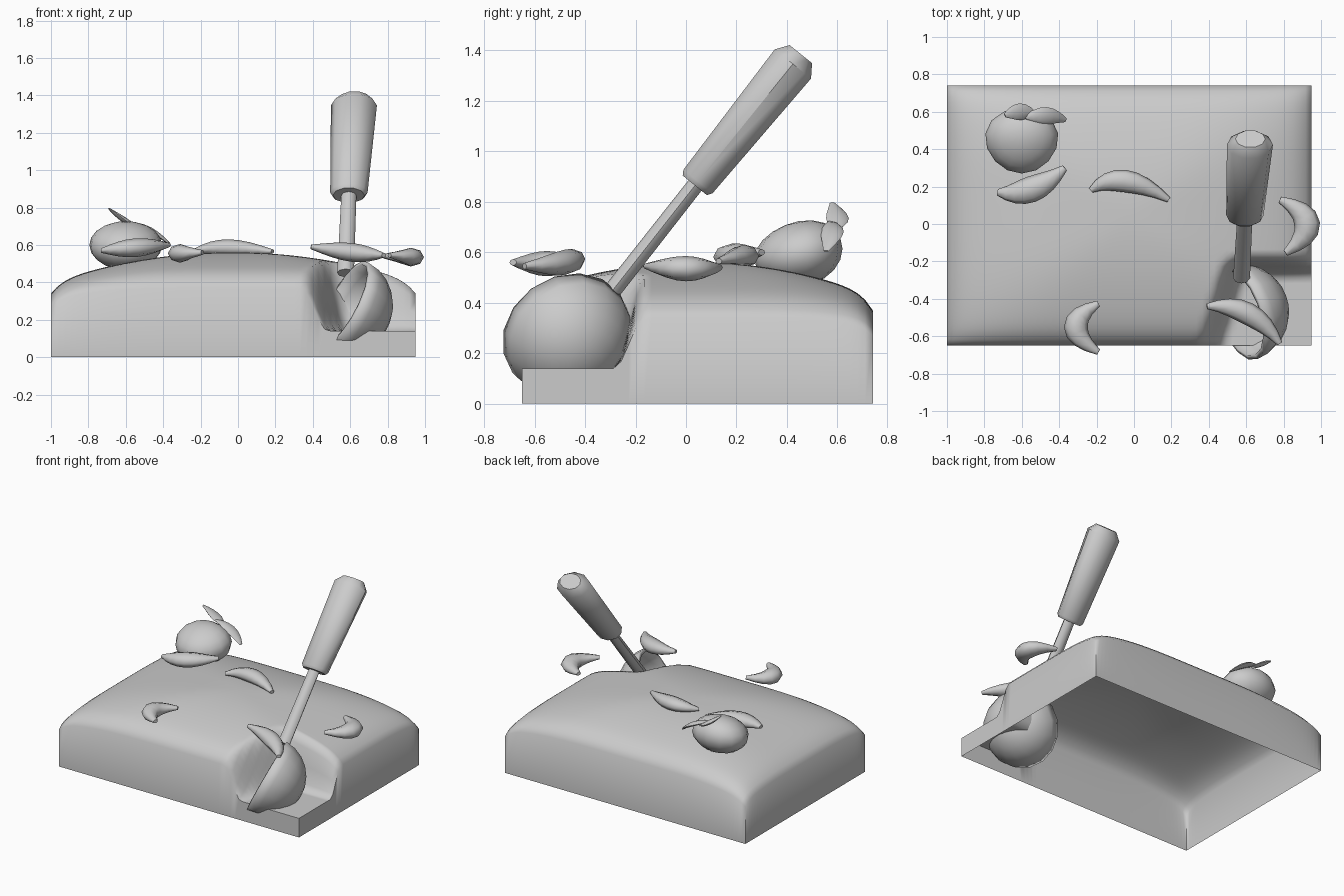
import bpy, bmesh, math
from mathutils import Vector, Matrix

if "Cube" in bpy.data.objects:
    bpy.data.objects.remove(bpy.data.objects["Cube"])

grey = bpy.data.materials.new("light_grey")
grey.diffuse_color = (0.6, 0.6, 0.6, 1)
grey.use_nodes = True
grey.node_tree.nodes["Principled BSDF"].inputs["Base Color"].default_value = grey.diffuse_color


def finish(bm, name, angle=60):
    me = bpy.data.meshes.new(name)
    bm.to_mesh(me)
    bm.free()
    me.materials.append(grey)
    me.shade_smooth()
    me.set_sharp_from_angle(angle=math.radians(angle))
    ob = bpy.data.objects.new(name, me)
    bpy.context.collection.objects.link(ob)
    return ob


def loft(name, rings, sides=8, angle=60):
    """Skin elliptical rings given as (centre, axis_u, axis_v)."""
    bm = bmesh.new()
    loops = []
    for c, u, v in rings:
        loops.append([bm.verts.new(c + u * math.cos(a) + v * math.sin(a))
                      for a in (2 * math.pi * i / sides for i in range(sides))])
    for a, b in zip(loops, loops[1:]):
        for i in range(sides):
            j = (i + 1) % sides
            bm.faces.new((a[i], a[j], b[j], b[i]))
    bm.faces.new(loops[0][::-1])
    bm.faces.new(loops[-1])
    bmesh.ops.recalc_face_normals(bm, faces=bm.faces)
    return finish(bm, name, angle)


def curl(name, p0, p1, p2, half_width, half_height, steps=8):
    """Tapered crescent through three points."""
    p0, p1, p2 = Vector(p0), Vector(p1), Vector(p2)
    k = 2 * p1 - (p0 + p2) / 2
    rings = []
    for i in range(steps + 1):
        t = i / steps
        c = p0 * (1 - t) ** 2 + k * 2 * t * (1 - t) + p2 * t * t
        tan = ((k - p0) * (1 - t) + (p2 - k) * t).normalized()
        u = tan.cross(Vector((0, 0, 1))).normalized()
        f = 0.25 + 0.75 * math.sin(math.pi * t)
        rings.append((c, u * half_width * f, u.cross(tan) * half_height * f))
    return loft(name, rings, 8)


# Domed block with a scooped-out front right corner, open below
def smooth(t):
    t = min(1, max(0, t))
    return t * t * (3 - 2 * t)


def height(x, y):
    u, v = abs(x + 0.025) / 0.975, abs(y - 0.045) / 0.695
    du = 0.16 * u ** 2 + 0.06 * u ** 16
    dv = 0.13 * v ** 2 + 0.06 * v ** 16
    z = 0.56 - math.hypot(du, dv)
    left = 0.34 + 0.3 * (y + 0.65)
    s = smooth((x - left) / 0.14) * smooth((-0.165 - y) / 0.12)
    return z + (0.14 - z) * s


bm = bmesh.new()
NX, NY = 60, 46
grid = []
for j in range(NY + 1):
    y = -0.65 + 1.39 * j / NY
    xs = [-1 + 1.95 * i / NX for i in range(NX + 1)]
    grid.append([bm.verts.new((x, y, height(x, y))) for x in xs])
for j in range(NY):
    for i in range(NX):
        bm.faces.new((grid[j][i], grid[j][i + 1], grid[j + 1][i + 1], grid[j + 1][i]))
edges = [e for e in bm.edges if e.is_boundary]
ext = bmesh.ops.extrude_edge_only(bm, edges=edges)
for g in ext["geom"]:
    if isinstance(g, bmesh.types.BMVert):
        g.co.z = 0
bmesh.ops.recalc_face_normals(bm, faces=bm.faces)
finish(bm, "domed_block", 65)

# Scoop bowl: hollow half sphere opening to the left
R = 0.265
centre = Vector((0.565, -0.475, 0.28))
n = Vector((-0.85, -0.3, 0.45)).normalized()
bm = bmesh.new()
bmesh.ops.create_uvsphere(bm, u_segments=16, v_segments=12, radius=R)
bmesh.ops.delete(bm, geom=[v for v in bm.verts if v.co.z > 0.01], context='VERTS')
rot = Vector((0, 0, 1)).rotation_difference(n).to_matrix().to_4x4()
bmesh.ops.transform(bm, matrix=Matrix.Translation(centre) @ rot, verts=bm.verts)
bowl = finish(bm, "scoop_bowl", 50)
mod = bowl.modifiers.new("wall", 'SOLIDIFY')
mod.thickness = 0.025
mod.offset = -1

# Scoop rod and grip along one slanted axis
rod_end = Vector((0.575, -0.29, 0.45))
grip_low = Vector((0.592, 0.035, 0.865))
grip_top = Vector((0.622, 0.455, 1.385))
axis = (grip_top - grip_low).normalized()
side = Vector((1, 0, 0))
up = axis.cross(side).normalized()
loft("scoop_rod", [(rod_end, side * 0.045, up * 0.035),
                   (grip_low + axis * 0.05, side * 0.04, up * 0.033)], 8, 50)
loft("scoop_grip", [(grip_low, side * 0.085, up * 0.065),
                    (grip_low + axis * 0.02, side * 0.1, up * 0.078),
                    (grip_top - axis * 0.05, side * 0.123, up * 0.097),
                    (grip_top, side * 0.08, up * 0.06)], 10, 40)

# Round fruit lying on the block
bm = bmesh.new()
bmesh.ops.create_uvsphere(bm, u_segments=14, v_segments=10, radius=1)
for v in bm.verts:
    # taper towards the front, blunt at the back
    f = 1 + 0.1 * v.co.y
    v.co = Vector((-0.6 + 0.195 * v.co.x * f, 0.445 + 0.175 * v.co.y,
                   0.595 + 0.128 * v.co.z * f + 0.02 * v.co.y))
finish(bm, "fruit", 60)

# Fruit leaves
curl("leaf_left", (-0.53, 0.59, 0.69), (-0.61, 0.6, 0.735), (-0.69, 0.58, 0.795), 0.045, 0.015, 6)
curl("leaf_right", (-0.58, 0.57, 0.72), (-0.47, 0.58, 0.68), (-0.365, 0.555, 0.605), 0.045, 0.015, 6)

# Loose curls scattered over the top
curls = [
    ((-0.23, 0.18, 0.57), (-0.05, 0.23, 0.585), (0.185, 0.13, 0.565), 0.06, 0.045),
    ((-0.73, 0.17, 0.57), (-0.55, 0.185, 0.585), (-0.37, 0.3, 0.6), 0.07, 0.05),
    ((-0.19, -0.425, 0.56), (-0.31, -0.55, 0.555), (-0.19, -0.685, 0.56), 0.065, 0.05),
    ((0.78, 0.13, 0.54), (0.925, 0.0, 0.535), (0.81, -0.155, 0.545), 0.07, 0.05),
    ((0.39, -0.44, 0.59), (0.61, -0.48, 0.56), (0.78, -0.64, 0.545), 0.06, 0.05),
]
for i, (a, b, c, w, h) in enumerate(curls):
    curl("curl_%d" % (i + 1), a, b, c, w, h)
